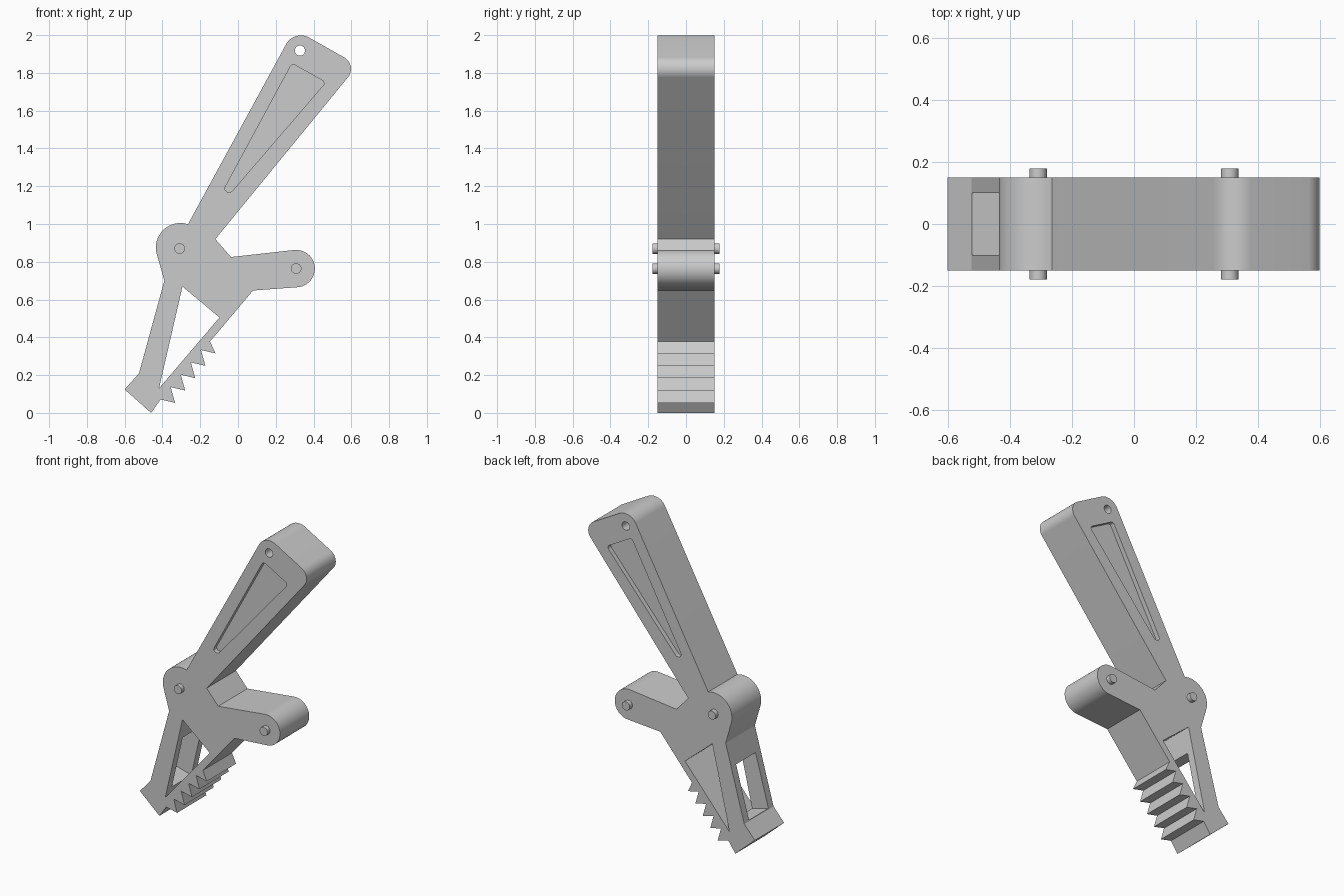
import bpy, bmesh
from math import sin, cos, radians
from mathutils import Vector

if "Cube" in bpy.data.objects:
    bpy.data.objects.remove(bpy.data.objects["Cube"])

grey = bpy.data.materials.new("plain grey")
grey.use_nodes = True
grey.diffuse_color = (0.6, 0.6, 0.6, 1)
grey.node_tree.nodes["Principled BSDF"].inputs["Base Color"].default_value = (0.6, 0.6, 0.6, 1)

HALF = 0.15  # half the body thickness


def arc(x, z, r, start, end, steps=24):
    angles = [radians(start + (end - start) * i / steps) for i in range(steps + 1)]
    return [(x + r * cos(a), z + r * sin(a)) for a in angles]


def fillet(before, corner, after, r, steps=10):
    """Points of a rounded corner of radius r."""
    p = Vector(corner)
    u, v = (Vector(before) - p).normalized(), (Vector(after) - p).normalized()
    half = u.angle(v) / 2
    centre = p + (u + v).normalized() * r / sin(half)
    reach = r * cos(half) / sin(half)
    a, b = p + u * reach - centre, p + v * reach - centre
    spokes = [a.lerp(b, i / steps).normalized() * r for i in range(steps + 1)]
    return [tuple(centre + s) for s in spokes]


def round_all(pts, r):
    n = len(pts)
    return [q for i in range(n) for q in fillet(pts[i - 1], pts[i], pts[(i + 1) % n], r, 6)]


def prism(name, pts, y0, y1):
    """Extrude an x-z profile from y0 to y1."""
    bm = bmesh.new()
    face = bm.faces.new([bm.verts.new((x, y0, z)) for x, z in pts])
    top = bmesh.ops.extrude_face_region(bm, geom=[face], use_keep_orig=True)["geom"]
    moved = [g for g in top if isinstance(g, bmesh.types.BMVert)]
    bmesh.ops.translate(bm, verts=moved, vec=(0, y1 - y0, 0))
    bmesh.ops.recalc_face_normals(bm, faces=bm.faces)
    mesh = bpy.data.meshes.new(name)
    bm.to_mesh(mesh)
    bm.free()
    mesh.materials.append(grey)
    obj = bpy.data.objects.new(name, mesh)
    bpy.context.collection.objects.link(obj)
    return obj


def select(obj):
    bpy.ops.object.select_all(action='DESELECT')
    obj.select_set(True)
    bpy.context.view_layer.objects.active = obj


def cut(obj, cutter):
    select(obj)
    mod = obj.modifiers.new("cut", 'BOOLEAN')
    mod.operation, mod.solver, mod.object = 'DIFFERENCE', 'EXACT', cutter
    bpy.ops.object.modifier_apply(modifier=mod.name)
    bpy.data.objects.remove(cutter)


# Body outline, clockwise: handle, side arm, toothed jaw, strut, hub
handle_base, tip_left, tip_right, handle_inner = (-0.265, 1.0), (0.298, 2.031), (0.635, 1.841), (-0.12, 0.92)
outline = fillet(handle_base, tip_left, tip_right, 0.088)
outline += fillet(tip_left, tip_right, handle_inner, 0.07)
outline += [handle_inner, (-0.037, 0.825)]
outline += arc(0.308, 0.764, 0.099, 98, -86)
outline += [(0.08, 0.648), (-0.148, 0.378)]
for i in range(5):  # jaw teeth
    outline += [(-0.119 - 0.0535 * i, 0.315 - 0.0655 * i),
                (-0.196 - 0.0535 * i, 0.333 - 0.0655 * i)]
outline += [(-0.46, 0), (-0.6, 0.124), (-0.524, 0.21), (-0.39, 0.70)]
outline += arc(-0.305, 0.875, 0.13, 195, 72)
body = prism("body", outline, -HALF, HALF)

# Triangular opening and hanging hole, both right through
cut(body, prism("jaw_opening", [(-0.294, 0.669), (-0.098, 0.505), (-0.418, 0.13)], -0.3, 0.3))
cut(body, prism("hanging_hole", arc(0.328, 1.918, 0.027, 0, 345, 23), -0.3, 0.3))

# Window through the strut, square to it
along = Vector((0.134, 0.49)).normalized()
across = Vector((along.y, -along.x))
foot = Vector((-0.522, 0.216))
window = [foot + across * s + along * t for s, t in ((-0.1, 0), (0.125, 0), (0.125, 0.35), (-0.1, 0.35))]
cut(body, prism("strut_window", window, -0.1, 0.1))

# Shallow recess on both faces of the handle
recess = round_all([(0.286, 1.85), (0.465, 1.75), (-0.036, 1.168), (-0.08, 1.173)], 0.018)
for side in (-1, 1):
    cut(body, prism("handle_recess", recess, side * (HALF - 0.03), side * 0.3))

# Pivot pins
pins = [prism(name, arc(x, z, 0.028, 0, 345, 23), -0.178, 0.178)
        for name, x, z in (("hub_pin", -0.309, 0.87), ("arm_pin", 0.308, 0.764))]

for obj in [body] + pins:
    select(obj)
    bpy.ops.object.shade_smooth_by_angle(angle=radians(25))
